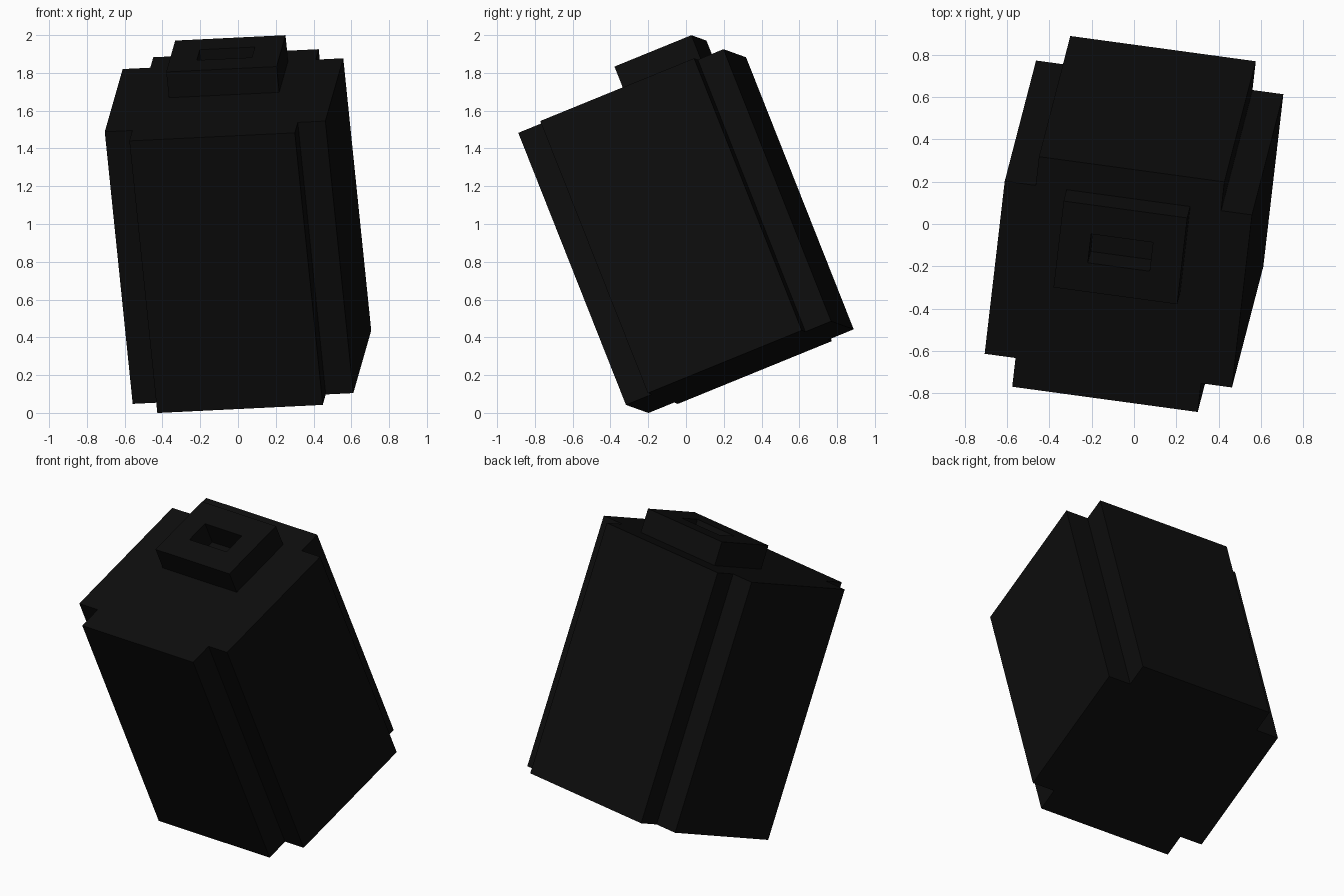
import bpy, bmesh
from mathutils import Matrix, Vector

if "Cube" in bpy.data.objects:
    bpy.data.objects.remove(bpy.data.objects["Cube"])

K = 0.1475        # module: one notch width
HALF_H = 0.778    # half height of the body along its own axis

# tilted frame of the whole model
w = Vector((-0.095, -0.366, 0.925)).normalized()
u = Vector((0.990, -0.135, 0.0485))
u = (u - w * u.dot(w)).normalized()
v = w.cross(u)
tilt = Matrix.Translation((0, 0, 0.9625)) @ Matrix((u, v, w)).transposed().to_4x4()

black = bpy.data.materials.new("near black")
black.diffuse_color = (0.004, 0.004, 0.004, 1)
black.use_nodes = True
black.node_tree.nodes["Principled BSDF"].inputs["Base Color"].default_value = black.diffuse_color


def finish(name, bm):
    bmesh.ops.recalc_face_normals(bm, faces=bm.faces)
    bm.transform(tilt)
    mesh = bpy.data.meshes.new(name)
    bm.to_mesh(mesh)
    bm.free()
    mesh.materials.append(black)
    obj = bpy.data.objects.new(name, mesh)
    bpy.context.collection.objects.link(obj)


def raise_faces(bm, faces, height):
    geom = bmesh.ops.extrude_face_region(bm, geom=faces, use_keep_orig=True)["geom"]
    top = [g for g in geom if isinstance(g, bmesh.types.BMVert)]
    bmesh.ops.translate(bm, verts=top, vec=(0, 0, height))


# body: square prism with a square notch along each upright corner
a, b = 4 * K, 3 * K
quarter = [(a, -b), (a, b), (b, b)]
outline = []
for i in range(4):
    for x, y in quarter:
        for _ in range(i):
            x, y = -y, x
        outline.append((x, y))
bm = bmesh.new()
base = bm.faces.new([bm.verts.new((x, y, -HALF_H)) for x, y in outline])
raise_faces(bm, [base], 2 * HALF_H)
finish("notched_body", bm)


# raised collar on top, with a rectangular hole
def ring(bm, hx, hy):
    return [bm.verts.new((sx * hx, 1.5 * K + sy * hy, HALF_H))
            for sx, sy in ((-1, -1), (1, -1), (1, 1), (-1, 1))]


bm = bmesh.new()
outer, inner = ring(bm, 2 * K, 1.5 * K), ring(bm, K, 0.5 * K)
faces = [bm.faces.new((outer[i], outer[(i + 1) % 4], inner[(i + 1) % 4], inner[i]))
         for i in range(4)]
raise_faces(bm, faces, K)
finish("top_collar", bm)
